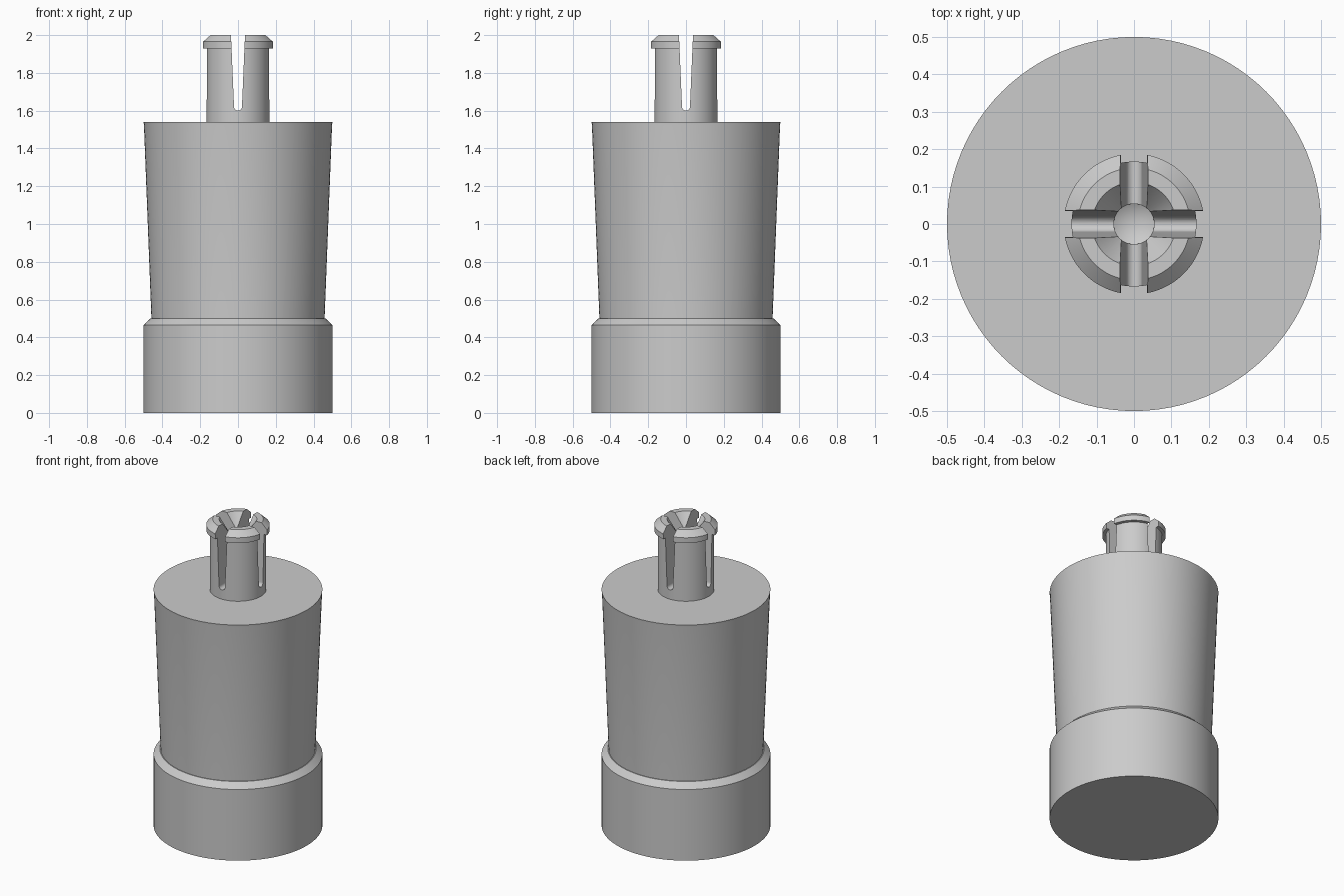
import bpy, bmesh, math
from mathutils import Vector

if "Cube" in bpy.data.objects:
    bpy.data.objects.remove(bpy.data.objects["Cube"])

SEGMENTS = 96

grey = bpy.data.materials.new("plain grey")
grey.use_nodes = True
colour = (0.6, 0.6, 0.6, 1)
grey.diffuse_color = colour
grey.node_tree.nodes["Principled BSDF"].inputs["Base Color"].default_value = colour


def finish(name, bm):
    bmesh.ops.recalc_face_normals(bm, faces=bm.faces)
    mesh = bpy.data.meshes.new(name)
    bm.to_mesh(mesh)
    bm.free()
    mesh.materials.append(grey)
    obj = bpy.data.objects.new(name, mesh)
    bpy.context.collection.objects.link(obj)
    return obj


def lathe(name, profile):
    """Spin a (radius, height) profile that starts and ends on the axis."""
    bm = bmesh.new()
    verts = [bm.verts.new((r, 0, z)) for r, z in profile]
    edges = [bm.edges.new(pair) for pair in zip(verts, verts[1:])]
    bmesh.ops.spin(bm, geom=verts + edges, cent=(0, 0, 0), axis=(0, 0, 1),
                   angle=math.tau, steps=SEGMENTS, use_merge=True)
    bmesh.ops.remove_doubles(bm, verts=bm.verts, dist=1e-5)
    return finish(name, bm)


def slot_cutter(name, angle):
    """Tapered slot with a round floor, running right through the plug."""
    bm = bmesh.new()
    radius, centre = 0.021, 1.621
    outline = [(0.038, 2.02)]
    for i in range(13):
        a = -math.pi * i / 12
        outline.append((radius * math.cos(a), centre + radius * math.sin(a)))
    outline.append((-0.038, 2.02))
    face = bm.faces.new([bm.verts.new((x, -0.3, z)) for x, z in outline])
    new = bmesh.ops.extrude_face_region(bm, geom=[face])["geom"]
    bmesh.ops.translate(bm, vec=Vector((0, 0.6, 0)),
                        verts=[v for v in new if isinstance(v, bmesh.types.BMVert)])
    obj = finish(name, bm)
    obj.rotation_euler.z = angle
    obj.hide_render = True
    obj.hide_set(True)
    return obj


# Base collar with chamfered shoulder
base = lathe("base_collar", [(0, 0), (0.5, 0), (0.5, 0.465), (0.463, 0.5), (0, 0.5)])

# Body flaring out towards the top
body = lathe("tapered_body", [(0, 0.49), (0.458, 0.49), (0.498, 1.525),
                              (0.5, 1.54), (0, 1.54)])

# Snap plug: stem, lip, chamfer, countersink and drilled bore
plug = lathe("snap_plug", [(0, 1.53), (0.167, 1.53), (0.167, 1.93), (0.188, 1.93),
                           (0.188, 1.965), (0.15, 2), (0.112, 2), (0.054, 1.92),
                           (0.054, 1.59), (0, 1.56)])

# Two crossing slots split the plug into four prongs
bpy.context.view_layer.update()
for side, angle in (("lengthwise", 0), ("crosswise", math.pi / 2)):
    cut = plug.modifiers.new(side + " slot", "BOOLEAN")
    cut.operation = "DIFFERENCE"
    cut.solver = "EXACT"
    cut.object = slot_cutter(side + "_slot_cutter", angle)

# Bake the cuts, then drop the cutters
bpy.context.view_layer.update()
bpy.ops.object.select_all(action="DESELECT")
bpy.context.view_layer.objects.active = plug
plug.select_set(True)
for modifier in list(plug.modifiers):
    cutter = modifier.object
    bpy.ops.object.modifier_apply(modifier=modifier.name)
    bpy.data.objects.remove(cutter)

# Smooth round walls, sharp rims
for obj in (base, body, plug):
    obj.select_set(True)
bpy.ops.object.shade_smooth_by_angle(angle=math.radians(25))
